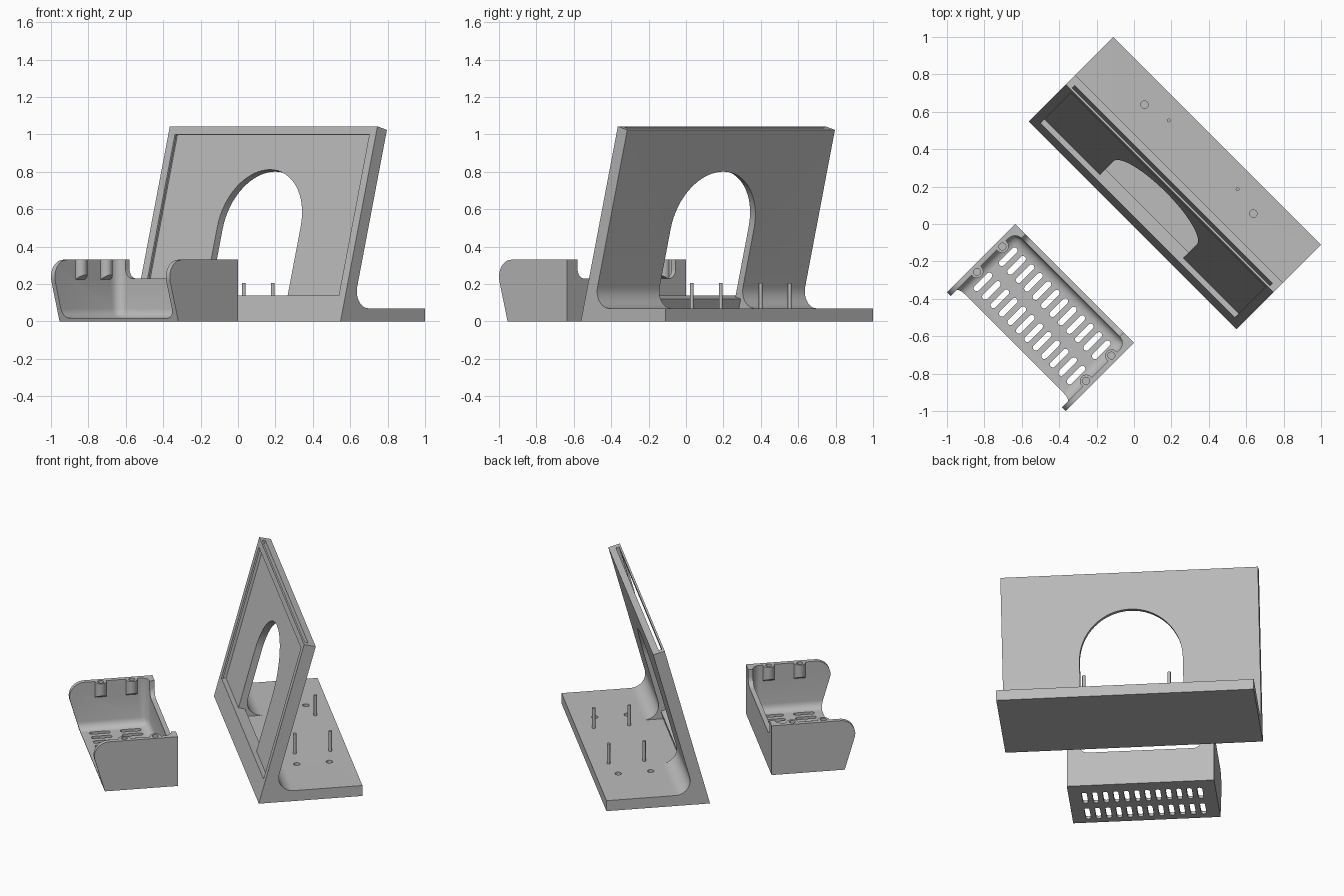
import bpy, bmesh, math
from mathutils import Matrix, Vector

if "Cube" in bpy.data.objects:
    bpy.data.objects.remove(bpy.data.objects["Cube"])

TURN = Matrix.Rotation(-math.pi / 4, 4, 'Z')   # both parts sit diagonally
TILT = math.radians(15)
V0, THICK, WALL_LEN, BASE_H, HALF = -0.01, 0.074, 1.08, 0.07, 0.785

grey = bpy.data.materials.new("light_grey")
grey.diffuse_color = (0.5, 0.5, 0.5, 1)
grey.use_nodes = True
grey.node_tree.nodes["Principled BSDF"].inputs["Base Color"].default_value = grey.diffuse_color


def new_object(name, bm):
    bmesh.ops.recalc_face_normals(bm, faces=bm.faces)
    me = bpy.data.meshes.new(name)
    bm.to_mesh(me)
    bm.free()
    me.materials.append(grey)
    ob = bpy.data.objects.new(name, me)
    bpy.context.collection.objects.link(ob)
    return ob


def prism(bm, outline, place, lo, hi):
    """Extrude a 2D outline between lo and hi; place(a, b, h) gives the point."""
    rings = [[bm.verts.new(place(a, b, h)) for a, b in outline] for h in (lo, hi)]
    n = len(outline)
    bm.faces.new(rings[0])
    bm.faces.new(rings[1][::-1])
    for i in range(n):
        j = (i + 1) % n
        bm.faces.new((rings[0][i], rings[0][j], rings[1][j], rings[1][i]))


def solid(name, outline, place, lo, hi):
    bm = bmesh.new()
    prism(bm, outline, place, lo, hi)
    return new_object(name, bm)


def side(a, b, h):       # profile in depth/height, extruded along the length
    return Vector((h, a, b))


def flat(a, b, h):       # plan outline, extruded upwards
    return Vector((a, b, h))


def back(a, b, h):       # outline facing front, extruded in depth
    return Vector((a, h, b))


def leaning(a, b, h):    # outline on the leaning panel, extruded through it
    return Vector((a, V0 + b * math.sin(TILT) + h * math.cos(TILT),
                   b * math.cos(TILT) - h * math.sin(TILT)))


def arc(cx, cy, r, a0, a1, n):
    return [(cx + r * math.cos(math.radians(a0 + (a1 - a0) * i / n)),
             cy + r * math.sin(math.radians(a0 + (a1 - a0) * i / n))) for i in range(n + 1)]


def circle(cx, cy, r, n=24):
    return arc(cx, cy, r, 0, 360 * (n - 1) / n, n - 1)


def rect(x0, x1, y0, y1):
    return [(x0, y0), (x1, y0), (x1, y1), (x0, y1)]


def combine(target, other, operation='DIFFERENCE'):
    mod = target.modifiers.new("combine", 'BOOLEAN')
    mod.operation, mod.solver, mod.object = operation, 'EXACT', other
    dg = bpy.context.evaluated_depsgraph_get()
    me = bpy.data.meshes.new_from_object(target.evaluated_get(dg))
    target.modifiers.clear()
    target.data = me
    bpy.data.objects.remove(other)


def finish(ob):
    ob.matrix_world = TURN
    bpy.ops.object.select_all(action='DESELECT')
    ob.select_set(True)
    bpy.context.view_layer.objects.active = ob
    bpy.ops.object.shade_smooth_by_angle(angle=math.radians(30))


# ---- Leaning stand: foot and panel in one profile with an inner fillet
def back_v(z):
    return V0 + THICK / math.cos(TILT) + z * math.tan(TILT)


R = 0.091
fillet_v = back_v(BASE_H) + R / math.tan((math.pi / 2 - TILT) / 2)
top_front, top_back = leaning(0, WALL_LEN, 0), leaning(0, WALL_LEN, THICK)
profile = [(V0, 0), (0.629, 0), (0.629, BASE_H)]
profile += arc(fillet_v, BASE_H + R, R, 270, 165, 12)
profile += [(top_back.y, top_back.z), (top_front.y, top_front.z)]
stand = solid("leaning_stand", profile, side, -HALF, HALF)

# front window and the panel slot open at the top
S0 = 0.145
combine(stand, solid("window_cut", rect(-0.735, 0.735, S0, 1.035), leaning, -0.1, 0.02))
combine(stand, solid("slot_cut", rect(-0.748, 0.748, S0, 1.3), leaning, 0.012, 0.032))

# arched opening, also clearing the fillet behind it
arch = [(-0.315, S0), (0.315, S0)] + arc(0, 0.534, 0.315, 0, 180, 32)
combine(stand, solid("arch_cut", arch, leaning, -0.05, 0.12))
wedge = [(back_v(BASE_H), BASE_H), (0.3, BASE_H), (0.3, 0.3), (back_v(0.3), 0.3)]
combine(stand, solid("fillet_cut", wedge, side, -0.315, 0.315))

# blind screw holes in the foot
bm = bmesh.new()
for u in (-0.412, 0.412):
    for v in (0.29, 0.491):
        prism(bm, circle(u, v, 0.02), flat, 0.03, 0.12)
combine(stand, new_object("hole_cut", bm))
finish(stand)

# ---- Thin mounting pins
for u in (-0.26, 0.26):
    for v in (0.304, 0.523):
        finish(solid("mounting_pin", circle(u, v, 0.01, 16), flat, BASE_H - 0.01, 0.205))

# ---- Tray: end profile with slanted, rounded front
TU, TB, TH = 0.449, -0.449, 0.33
tray_profile = [(TB, 0), (TB, TH)] + arc(-0.873, TH - 0.092, 0.092, 90, 195, 12) + [(-0.9, 0)]
tray = solid("vented_tray", tray_profile, side, -TU, TU)

# rounded inner cavity, open to the front
bm = bmesh.new()
prism(bm, rect(-0.42, 0.42, -1.4, -0.479), flat, 0.018, 0.9)
bmesh.ops.bevel(bm, geom=bm.edges[:], offset=0.05, segments=6, profile=0.5, affect='EDGES')
combine(tray, new_object("cavity_cut", bm))

# lowered middle of the back wall
notch = [(-0.371, 0.5)] + arc(-0.321, 0.28, 0.05, 180, 270, 8) \
    + arc(0.321, 0.28, 0.05, 270, 360, 8) + [(0.371, 0.5)]
combine(tray, solid("notch_cut", notch, back, -0.55, -0.4))

# screw lugs on the end walls, tapering into the wall below
for s in (-1, 1):
    for v in (-0.774, -0.583):
        lug = [(s * 0.435, v + 0.035)] + [(s * (0.414 - x), v + y)
               for x, y in arc(0, 0, 0.035, 90, -90, 12)] + [(s * 0.435, v - 0.035)]
        ob = solid("lug", lug, flat, 0.215, TH)
        for p in ob.data.vertices:
            if p.co.z < 0.25:
                p.co.z += 0.6 * (0.435 - abs(p.co.x))
        combine(tray, ob, 'UNION')

# screw holes in the lugs and vent slots in the floor
bm = bmesh.new()
for s in (-1, 1):
    for v in (-0.774, -0.583):
        prism(bm, circle(s * 0.412, v, 0.019), flat, 0.275, 0.4)
for i in range(12):
    u = -0.352 + i * 0.064
    for v in (-0.79, -0.6):
        slot = arc(u, v + 0.048, 0.016, 0, 180, 8) + arc(u, v - 0.048, 0.016, 180, 360, 8)
        prism(bm, slot, flat, -0.05, 0.1)
combine(tray, new_object("vent_cut", bm))
finish(tray)
